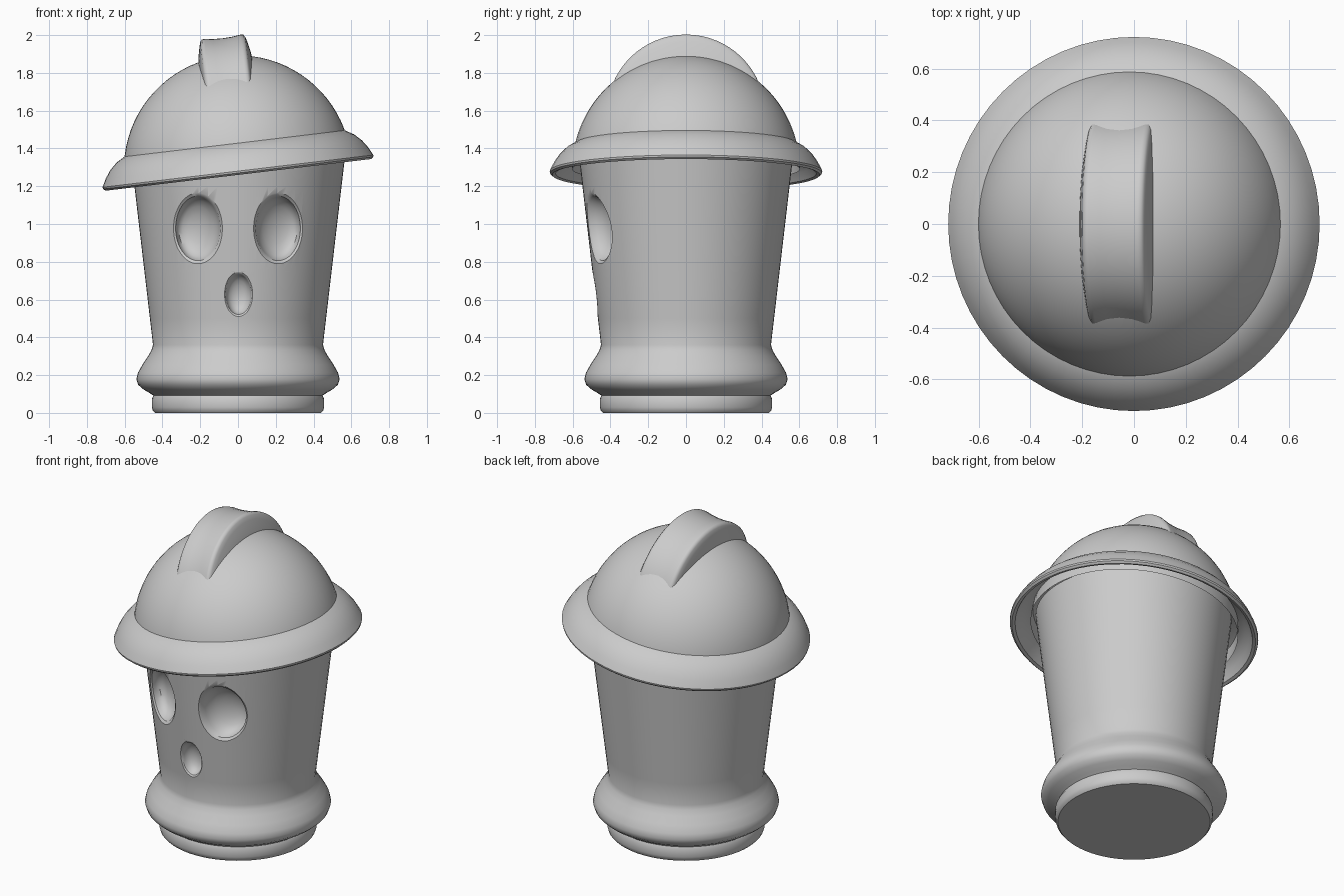
import bpy, bmesh, math
from mathutils import Matrix, Vector

old = bpy.data.objects.get("Cube")
if old:
    bpy.data.objects.remove(old, do_unlink=True)

GREY = (0.6, 0.6, 0.6, 1.0)
mat = bpy.data.materials.new("plain grey")
mat.use_nodes = True
mat.diffuse_color = GREY
mat.node_tree.nodes["Principled BSDF"].inputs["Base Color"].default_value = GREY

TILT = math.radians(6.8)
SEG = 64


def make_object(name, bm):
    bmesh.ops.remove_doubles(bm, verts=bm.verts, dist=1e-5)
    bmesh.ops.recalc_face_normals(bm, faces=bm.faces)
    mesh = bpy.data.meshes.new(name)
    bm.to_mesh(mesh)
    bm.free()
    mesh.materials.append(mat)
    obj = bpy.data.objects.new(name, mesh)
    bpy.context.collection.objects.link(obj)
    return obj


def lathe(name, profile, closed=False):
    """Spin (radius, height) points round z."""
    bm = bmesh.new()
    verts = [bm.verts.new((r, 0, z)) for r, z in profile]
    pairs = list(zip(verts, verts[1:]))
    if closed:
        pairs.append((verts[-1], verts[0]))
    edges = [bm.edges.new(p) for p in pairs]
    bmesh.ops.spin(bm, geom=verts + edges, cent=(0, 0, 0), axis=(0, 0, 1),
                   angle=math.tau, steps=SEG, use_merge=True)
    return make_object(name, bm)


def smooth(obj, angle=35):
    bpy.ops.object.select_all(action='DESELECT')
    obj.select_set(True)
    bpy.context.view_layer.objects.active = obj
    bpy.ops.object.shade_smooth_by_angle(angle=math.radians(angle))


def wall_radius(z):
    return 0.45 + (z - 0.36) * 0.117


# Body: foot, rounded bulge and flared wall
foot = [(0, 0), (0.44, 0), (0.451, 0.012), (0.456, 0.03), (0.456, 0.075),
        (0.448, 0.092), (0.466, 0.104), (0.5, 0.124), (0.528, 0.148),
        (0.538, 0.178), (0.53, 0.212), (0.506, 0.255), (0.476, 0.3),
        (0.458, 0.333)]
wall = [(wall_radius(z), z) for z in (0.36, 0.5, 0.75, 1.0, 1.2, 1.38)]
body = lathe("body", foot + wall + [(0, 1.38)])

# Bowl section: (depth, fraction of the opening)
BOWL = [(-0.03, 1.1), (0, 1.0), (0.013, 0.91), (0.04, 0.87), (0.07, 0.78),
        (0.095, 0.62), (0.112, 0.4), (0.12, 0.2)]


def hollow(name, cx, cz, half_w, half_h, depth):
    """Carve an oval bowl whose rim follows the curved wall."""
    bm = bmesh.new()

    def point(d, s, a):
        x = cx + half_w * s * math.cos(a)
        z = cz + half_h * s * math.sin(a)
        y = -math.sqrt(wall_radius(z) ** 2 - x * x)
        return bm.verts.new((x, y + d * depth, z))

    n = 48
    rings = [[point(d, s, math.tau * i / n) for i in range(n)] for d, s in BOWL]
    for a, b in zip(rings, rings[1:]):
        for i in range(n):
            j = (i + 1) % n
            bm.faces.new((a[i], a[j], b[j], b[i]))
    for ring, d in ((rings[0], BOWL[0][0]), (rings[-1], 0.123)):
        tip = point(d, 0, 0)
        for i in range(n):
            bm.faces.new((ring[i], ring[(i + 1) % n], tip))
    cutter = make_object(name, bm)
    cutter.hide_render = True
    mod = body.modifiers.new(name, 'BOOLEAN')
    mod.operation = 'DIFFERENCE'
    mod.solver = 'EXACT'
    mod.object = cutter
    bpy.ops.object.select_all(action='DESELECT')
    bpy.context.view_layer.objects.active = body
    body.select_set(True)
    bpy.ops.object.modifier_apply(modifier=name)
    bpy.data.objects.remove(cutter, do_unlink=True)


# Eyes and mouth
for side in (1, -1):
    hollow("eye_cutter", side * 0.212, 0.977, 0.13, 0.188, 1.0)
hollow("mouth_cutter", 0.003, 0.628, 0.075, 0.118, 0.6)
smooth(body)

# Hat frame: leans towards the right side
hat = Matrix.Translation((0, 0, 1.278)) @ Matrix.Rotation(-TILT, 4, 'Y')

# Dome: upper cap of a sphere
R = 0.603
dome = lathe("hat_dome", [(R * math.cos(a), R * math.sin(a) + 0.012)
                          for a in (math.radians(90 * i / 20) for i in range(21))])
dome.matrix_world = hat
smooth(dome)

# Brim: convex flare with a thin lip and hollow underside
brim = lathe("hat_brim", [(0.57, 0.155), (0.59, 0.148), (0.634, 0.122),
                          (0.672, 0.085), (0.7, 0.045), (0.722, 0.002),
                          (0.72, -0.008), (0.708, -0.018), (0.69, -0.012),
                          (0.668, 0.03), (0.64, 0.065), (0.6, 0.095),
                          (0.54, 0.11)], closed=True)
brim.matrix_world = hat
smooth(brim)

# Crest: upright waisted disc sunk into the dome
half = [(0, 0.15), (0.2, 0.15), (0.27, 0.147), (0.33, 0.138), (0.38, 0.127),
        (0.405, 0.12), (0.418, 0.11), (0.419, 0.095), (0.413, 0.05)]
crest = lathe("hat_crest", half + [(0.411, 0)] + [(r, -x) for r, x in reversed(half)])
crest.matrix_world = (Matrix.Translation((-0.033, 0, 1.575))
                      @ Matrix.Rotation(math.pi / 2 - TILT, 4, 'Y'))
smooth(crest, 50)
